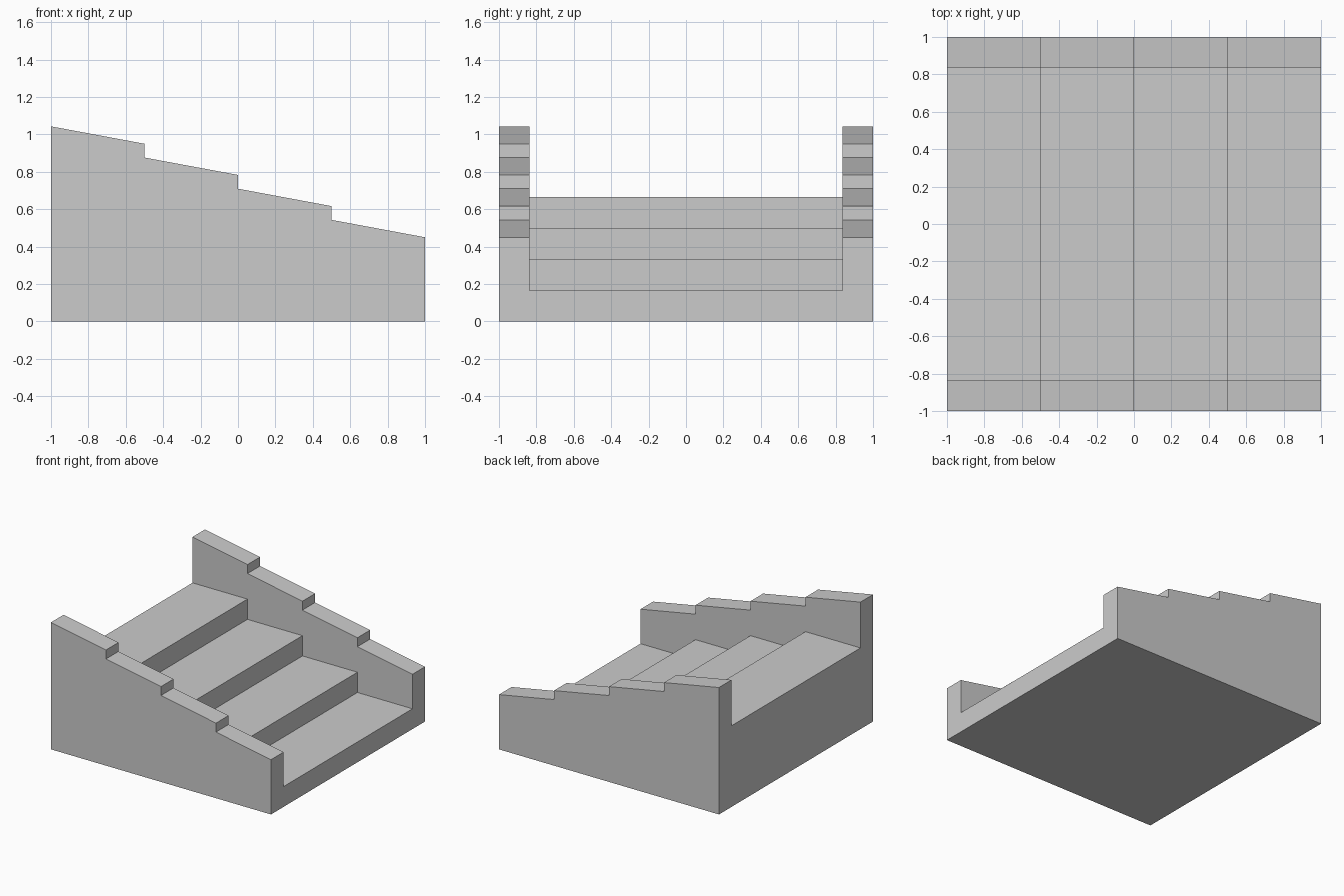
import bpy, bmesh

if "Cube" in bpy.data.objects:
    bpy.data.objects.remove(bpy.data.objects["Cube"])

RUN, RISE = 0.5, 1 / 6      # tread depth and step height
INNER = 0.837               # inner face of the side walls


def prism(name, profile, half_width):
    """Extrude an x-z profile along y, centred on y = 0."""
    bm = bmesh.new()
    face = bm.faces.new([bm.verts.new((x, -half_width, z)) for x, z in profile])
    out = bmesh.ops.extrude_face_region(bm, geom=[face])
    verts = [v for v in out["geom"] if isinstance(v, bmesh.types.BMVert)]
    bmesh.ops.translate(bm, verts=verts, vec=(0, 2 * half_width, 0))
    bmesh.ops.recalc_face_normals(bm, faces=bm.faces)
    mesh = bpy.data.meshes.new(name)
    bm.to_mesh(mesh)
    bm.free()
    obj = bpy.data.objects.new(name, mesh)
    bpy.context.collection.objects.link(obj)
    return obj


# Solid block with the notched, sloping tops of the side walls
wall = [(-1, 0)]
for i in range(4):
    x, z = -1 + i * RUN, 1.043 - i * RISE
    wall += [(x, z), (x + RUN, z - 0.093)]
wall.append((1, 0))
staircase = prism("staircase", wall, 1)

# Space above the treads, cut out between the walls
void = []
for i in range(4):
    x, z = -1 + i * RUN, (4 - i) * RISE
    void += [(x if i else -1.2, z), (x + RUN if i < 3 else 1.2, z)]
void += [(1.2, 1.4), (-1.2, 1.4)]
cutter = prism("tread_cutter", void, INNER)
cutter.hide_render = True

cut = staircase.modifiers.new("cut_treads", "BOOLEAN")
cut.operation = "DIFFERENCE"
cut.solver = "EXACT"
cut.object = cutter
bpy.context.view_layer.objects.active = staircase
bpy.ops.object.modifier_apply(modifier=cut.name)
bpy.data.objects.remove(cutter)
